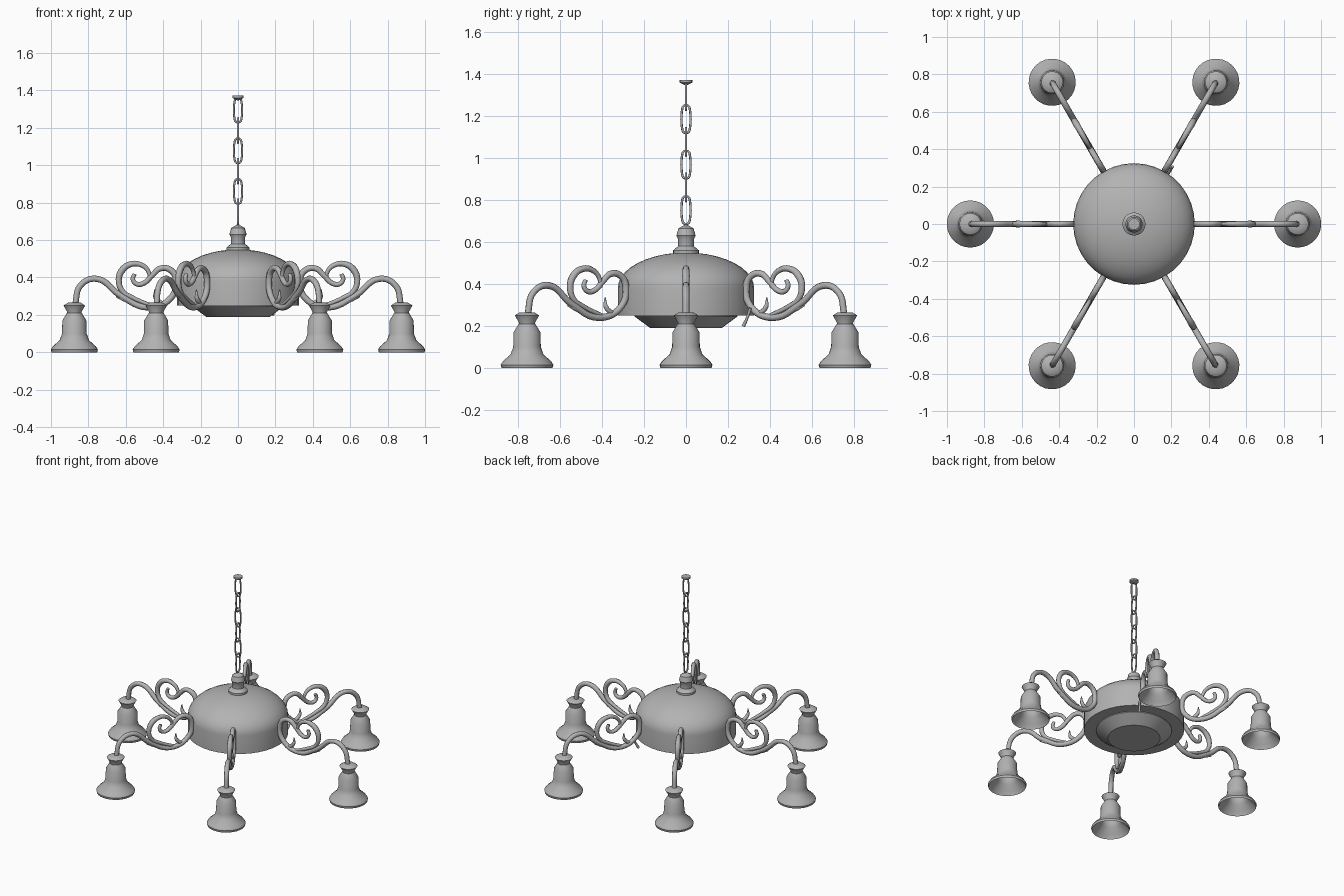
import bpy, bmesh, math

if "Cube" in bpy.data.objects:
    bpy.data.objects.remove(bpy.data.objects["Cube"])

metal = bpy.data.materials.new("grey metal")
metal.diffuse_color = (0.45, 0.45, 0.45, 1)
metal.use_nodes = True
metal.node_tree.nodes["Principled BSDF"].inputs["Base Color"].default_value = metal.diffuse_color


def add(name, mesh):
    obj = bpy.data.objects.new(name, mesh)
    bpy.context.collection.objects.link(obj)
    return obj


def finish(name, mesh, angle):
    mesh.materials.clear()
    mesh.materials.append(metal)
    obj = add(name, mesh)
    bpy.ops.object.select_all(action='DESELECT')
    obj.select_set(True)
    bpy.context.view_layer.objects.active = obj
    bpy.ops.object.shade_smooth_by_angle(angle=math.radians(angle))
    return obj


def arc(cx, cz, r0, r1, a0, a1, n):
    """Points along an arc whose radius runs from r0 to r1."""
    out = []
    for i in range(n):
        t = i / (n - 1)
        a, r = math.radians(a0 + (a1 - a0) * t), r0 + (r1 - r0) * t
        out.append((cx + r * math.cos(a), cz + r * math.sin(a)))
    return out


def lathe(name, profile, n=28, x=0):
    """Revolve (radius, z) points around z."""
    bm = bmesh.new()
    vs = [bm.verts.new((r, 0, z)) for r, z in profile]
    es = [bm.edges.new(p) for p in zip(vs, vs[1:])]
    bmesh.ops.spin(bm, geom=vs + es, cent=(0, 0, 0), axis=(0, 0, 1),
                   angle=2 * math.pi, steps=n, use_duplicate=False)
    bmesh.ops.remove_doubles(bm, verts=bm.verts, dist=1e-5)
    bmesh.ops.recalc_face_normals(bm, faces=bm.faces)
    bmesh.ops.translate(bm, verts=bm.verts, vec=(x, 0, 0))
    mesh = bpy.data.meshes.new(name)
    bm.to_mesh(mesh)
    bm.free()
    return finish(name, mesh, 35)


def tube(name, points, start, mid, end, closed=False):
    """Round tube through (x, z) points, thickness going start-mid-end."""
    cu = bpy.data.curves.new(name, 'CURVE')
    cu.dimensions = '3D'
    cu.bevel_depth = 1
    cu.bevel_resolution = 2
    cu.use_fill_caps = True
    cu.resolution_u = 6
    sp = cu.splines.new('BEZIER')
    sp.bezier_points.add(len(points) - 1)
    for i, (bp, (x, z)) in enumerate(zip(sp.bezier_points, points)):
        t = 2 * i / (len(points) - 1)
        bp.co = (x, 0, z)
        bp.handle_left_type = bp.handle_right_type = 'AUTO'
        bp.radius = start + (mid - start) * t if t < 1 else mid + (end - mid) * (t - 1)
    sp.use_cyclic_u = closed
    tmp = add(name, cu)
    bpy.context.view_layer.update()
    mesh = bpy.data.meshes.new_from_object(
        tmp.evaluated_get(bpy.context.evaluated_depsgraph_get()))
    bpy.data.objects.remove(tmp)
    return finish(name, mesh, 50)


# Domed body with its lower pan
dome = [(1.912 * (x), 0.38 + z) for x, z in arc(0, 0, 0.17, 0.17, 0, 90, 11)]
dome[-1] = (0, 0.55)
lathe("body", [(0, 0.19), (0.17, 0.19), (0.245, 0.245), (0.245, 0.25),
               (0.325, 0.25)] + dome, 36)

# Turned finial on the dome
lathe("finial", [(0.062, 0.535), (0.062, 0.56), (0.038, 0.58), (0.038, 0.615),
                 (0.046, 0.63), (0.036, 0.665), (0, 0.686)], 20)

# Chain of alternating links and ceiling cap
corner = arc(0, 0.048, 0.018, 0.018, 0, 180, 5)
loop = corner + [(-x, -z) for x, z in corner]
for i in range(6):
    link = tube("chain_link", loop, 0.0055, 0.0055, 0.0055, True)
    link.location.z = 0.752 + i * 0.1085
    link.rotation_euler.z = math.pi / 2 * (1 - i % 2)
lathe("ceiling_cap", [(0, 1.345), (0.03, 1.36), (0.03, 1.372), (0, 1.372)], 16)

# Arm: sweeps from the lamp, under the heart, up the body and into a curl
sweep = [(0.872, 0.25), (0.84, 0.36), (0.755, 0.393), (0.63, 0.305),
         (0.48, 0.24), (0.355, 0.295)]
curl = arc(0.395, 0.385, 0.063, 0.068, 170, 25, 4)
hook = arc(0.53, 0.4, 0.04, 0.03, 230, 400, 4)
arm = tube("arm", sweep + curl + hook, 0.016, 0.017, 0.011)

# Outer half of the heart, and the two leaf tips
scroll = tube("scroll", arc(0.545, 0.39, 0.075, 0.1, 185, -80, 8) + [(0.45, 0.245)],
              0.009, 0.018, 0.010)
outer_leaf = tube("outer_leaf", [(0.56, 0.265), (0.61, 0.285), (0.652, 0.297)],
                  0.014, 0.013, 0.003)
inner_leaf = tube("inner_leaf", [(0.40, 0.255), (0.44, 0.29), (0.445, 0.335)],
                  0.013, 0.012, 0.003)

# Lamp holder and hollow bell shade
holder = lathe("shade_holder", [(0, 0.265), (0.035, 0.265), (0.058, 0.25),
                                (0.038, 0.215), (0.038, 0.19)], 24, 0.875)
bell = [(0.04, 0.21), (0.064, 0.17), (0.066, 0.10), (0.078, 0.065),
        (0.115, 0.032), (0.126, 0.015), (0.122, 0)]
inside = [(r - 0.009, z - 0.004) for r, z in bell[-3::-1]]
shade = lathe("shade", [(0, 0.21)] + bell + inside + [(0, inside[-1][1])], 28, 0.875)

# Repeat the arm and lamp six times around the body
for part in (arm, scroll, outer_leaf, inner_leaf, holder, shade):
    for k in range(1, 6):
        add(part.name, part.data).rotation_euler.z = k * math.pi / 3

# Small switch lever beside one arm
lever = tube("switch_lever", [(0.37, 0.285), (0.35, 0.235), (0.33, 0.2)],
             0.007, 0.007, 0.009)
lever.rotation_euler.z = math.radians(56)
